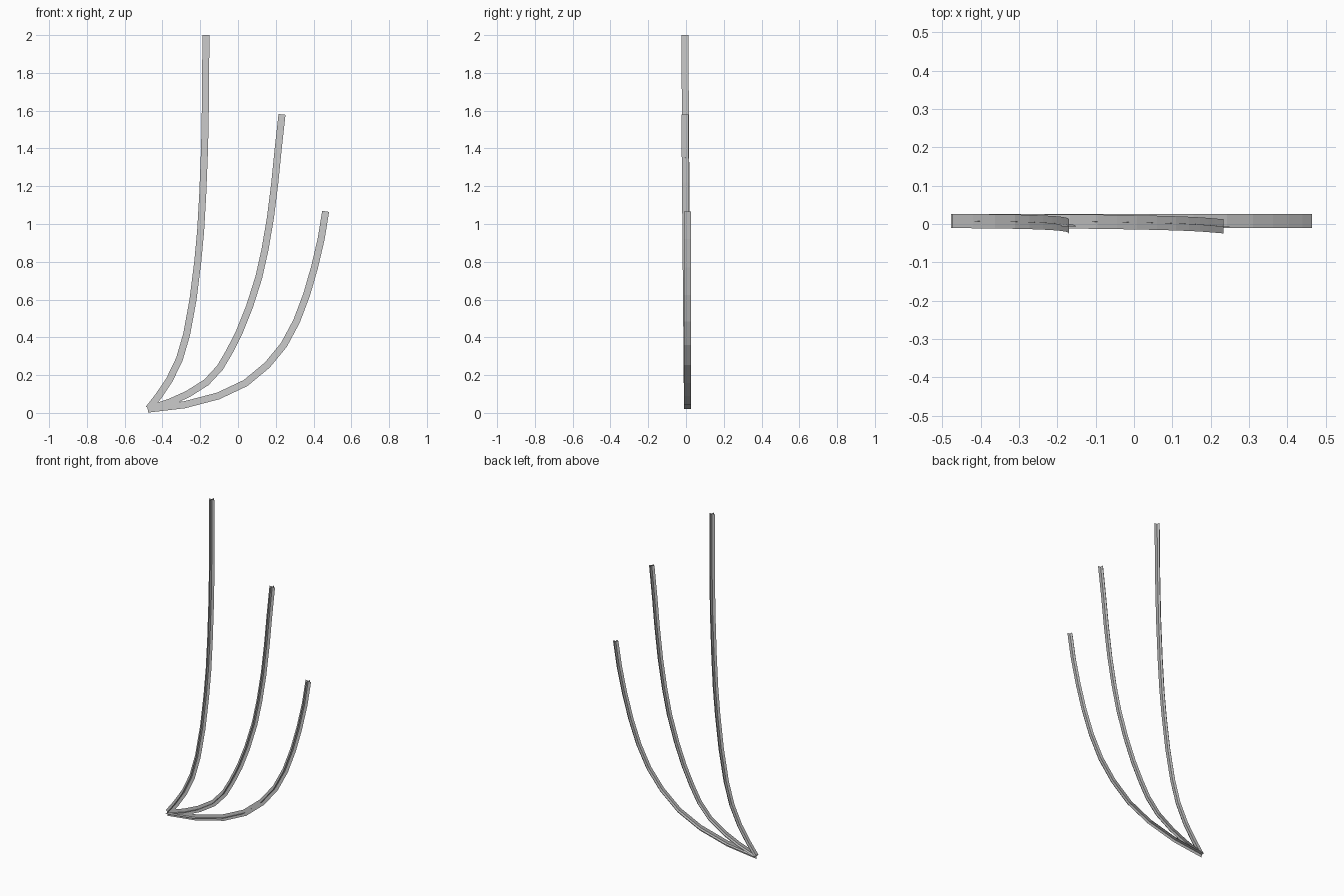
import bpy
from mathutils import Vector

if "Cube" in bpy.data.objects:
    bpy.data.objects.remove(bpy.data.objects["Cube"])

HALF = 0.0185      # half width of each ribbon
Y0 = 0.008         # depth of the shared root


def stem(name, pts, y_end):
    """Two crossed flat ribbons swept along a path of (x, z) points."""
    top = pts[-1][1]
    path = [Vector((x, Y0 + (y_end - Y0) * z / top, z)) for x, z in pts]
    side = Vector((0, 1, 0))
    verts, faces = [], []
    n = len(path)
    for i, p in enumerate(path):
        a = path[max(i - 1, 0)]
        b = path[min(i + 1, n - 1)]
        across = (b - a).cross(side).normalized()
        for d in (across, side):
            verts += [p - d * HALF, p + d * HALF]
    for i in range(n - 1):
        for k in (0, 2):
            s, e = 4 * i + k, 4 * (i + 1) + k
            faces.append((s, s + 1, e + 1, e))
    mesh = bpy.data.meshes.new(name)
    mesh.from_pydata([v[:] for v in verts], [], faces)
    obj = bpy.data.objects.new(name, mesh)
    bpy.context.collection.objects.link(obj)
    return obj


# Tall upright stem
stem("tall_stem", [(-.473, .022), (-.42, .09), (-.363, .175), (-.31, .285),
                   (-.272, .415), (-.238, .6), (-.213, .8), (-.198, .96),
                   (-.187, 1.15), (-.177, 1.4), (-.172, 1.66), (-.17, 2.0)], -0.006)

# Middle stem
stem("middle_stem", [(-.473, .02), (-.36, .057), (-.265, .1), (-.167, .162),
                     (-.095, .24), (-.045, .325), (.008, .43), (.06, .56),
                     (.11, .717), (.143, .865), (.172, 1.035), (.195, 1.22),
                     (.213, 1.4), (.233, 1.58)], -0.006)

# Short spreading stem
stem("short_stem", [(-.478, .02), (-.283, .043), (-.104, .09), (.04, .158),
                    (.155, .253), (.243, .36), (.31, .485), (.363, .625),
                    (.405, .77), (.44, .92), (.464, 1.067)], Y0)
